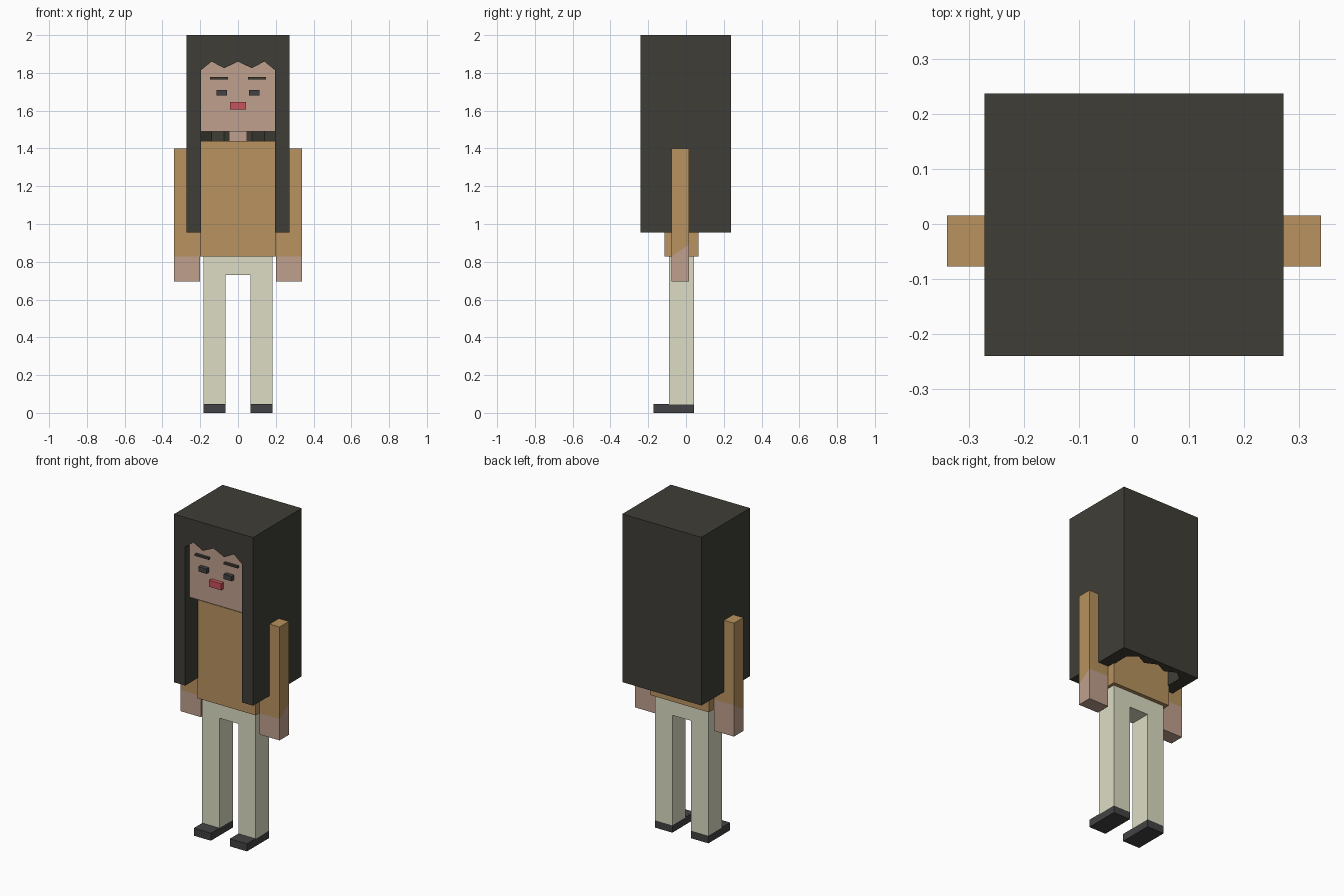
import bpy, bmesh

if "Cube" in bpy.data.objects:
    bpy.data.objects.remove(bpy.data.objects["Cube"])


def material(name, rgb):
    m = bpy.data.materials.new(name)
    m.diffuse_color = (*rgb, 1)
    m.use_nodes = True
    m.node_tree.nodes["Principled BSDF"].inputs["Base Color"].default_value = m.diffuse_color
    return m


HAIR = material("dark_hair", (0.05, 0.048, 0.037))
SKIN = material("skin", (0.52, 0.35, 0.27))
SHIRT = material("tan_shirt", (0.48, 0.29, 0.115))
PANTS = material("cream_trousers", (0.72, 0.72, 0.55))
SHOE = material("dark_shoe", (0.055, 0.055, 0.058))
LIPS = material("red_lips", (0.58, 0.085, 0.107))


def loft(name, sections, mat):
    """Closed flat-faced solid through equal-length rings of points."""
    bm = bmesh.new()
    rings = [[bm.verts.new(p) for p in s] for s in sections]
    n = len(rings[0])
    for a, b in zip(rings, rings[1:]):
        for j in range(n):
            k = (j + 1) % n
            bm.faces.new((a[j], a[k], b[k], b[j]))
    bm.faces.new(rings[0])
    bm.faces.new(rings[-1])
    bmesh.ops.recalc_face_normals(bm, faces=bm.faces)
    me = bpy.data.meshes.new(name)
    bm.to_mesh(me)
    bm.free()
    me.materials.append(mat)
    ob = bpy.data.objects.new(name, me)
    bpy.context.collection.objects.link(ob)
    return ob


def prism(name, profile, x0, x1, mat):
    """Side profile of (y, z) points extruded along x."""
    return loft(name, [[(x, y, z) for y, z in profile] for x in (x0, x1)], mat)


def box(name, x, y, z, mat):
    return prism(name, [(y[0], z[0]), (y[1], z[0]), (y[1], z[1]), (y[0], z[1])],
                 x[0], x[1], mat)


def pair(make, name, shape, x, mat):
    """Right part and its mirror image on the left."""
    make(name + "_right", shape, x[0], x[1], mat)
    make(name + "_left", shape, -x[1], -x[0], mat)


def rect(y0, y1, z0, z1):
    return [(y0, z0), (y1, z0), (y1, z1), (y0, z1)]


# Hair: a block hollowed by a cavity with a zigzag fringe and back wall
hair = box("hair", (-0.272, 0.272), (-0.24, 0.237), (0.955, 2.0), HAIR)
half = [(0.0, 1.86, 0.21), (0.073, 1.825, 0.175), (0.14, 1.86, 0.21), (0.195, 1.815, 0.165)]
zigzag = [(-x, z, y) for x, z, y in half[:0:-1]] + half
cavity = loft("hair_cavity_cutter",
              [[(x, -0.3, 0.9), (x, y, 0.9), (x, y, z), (x, -0.3, z)] for x, z, y in zigzag], HAIR)
cavity.hide_render = True
cut = hair.modifiers.new("cavity", 'BOOLEAN')
cut.operation = 'DIFFERENCE'
cut.solver = 'EXACT'
cut.object = cavity
bpy.context.view_layer.objects.active = hair
bpy.ops.object.modifier_apply(modifier=cut.name)
bpy.data.objects.remove(cavity)

# Head, neck and face
box("head", (-0.195, 0.195), (-0.20, 0.165), (1.49, 1.88), SKIN)
box("neck", (-0.048, 0.048), (-0.07, 0.03), (1.42, 1.51), SKIN)
pair(prism, "eyebrow", rect(-0.215, -0.19, 1.765, 1.777), (0.052, 0.147), HAIR)
pair(prism, "eye", rect(-0.225, -0.19, 1.68, 1.71), (0.059, 0.114), SHOE)
box("mouth", (-0.042, 0.042), (-0.225, -0.19), (1.605, 1.645), LIPS)

# Body and arms, with a slanted cuff line
box("torso", (-0.202, 0.202), (-0.115, 0.065), (0.828, 1.44), SHIRT)
pair(prism, "sleeve", [(-0.077, 0.828), (0.015, 0.89), (0.015, 1.40), (-0.077, 1.40)],
     (0.202, 0.34), SHIRT)
pair(prism, "hand", [(-0.077, 0.695), (0.015, 0.695), (0.015, 0.89), (-0.077, 0.828)],
     (0.202, 0.34), SKIN)

# Trousers: an arch outline extruded front to back
arch = [(-0.183, 0.045), (-0.065, 0.045), (-0.065, 0.73), (0.065, 0.73),
        (0.065, 0.045), (0.183, 0.045), (0.183, 0.835), (-0.183, 0.835)]
loft("trousers", [[(x, y, z) for x, z in arch] for y in (-0.09, 0.042)], PANTS)

# Shoes
pair(prism, "shoe", rect(-0.173, 0.042, 0.0, 0.047), (0.065, 0.183), SHOE)
